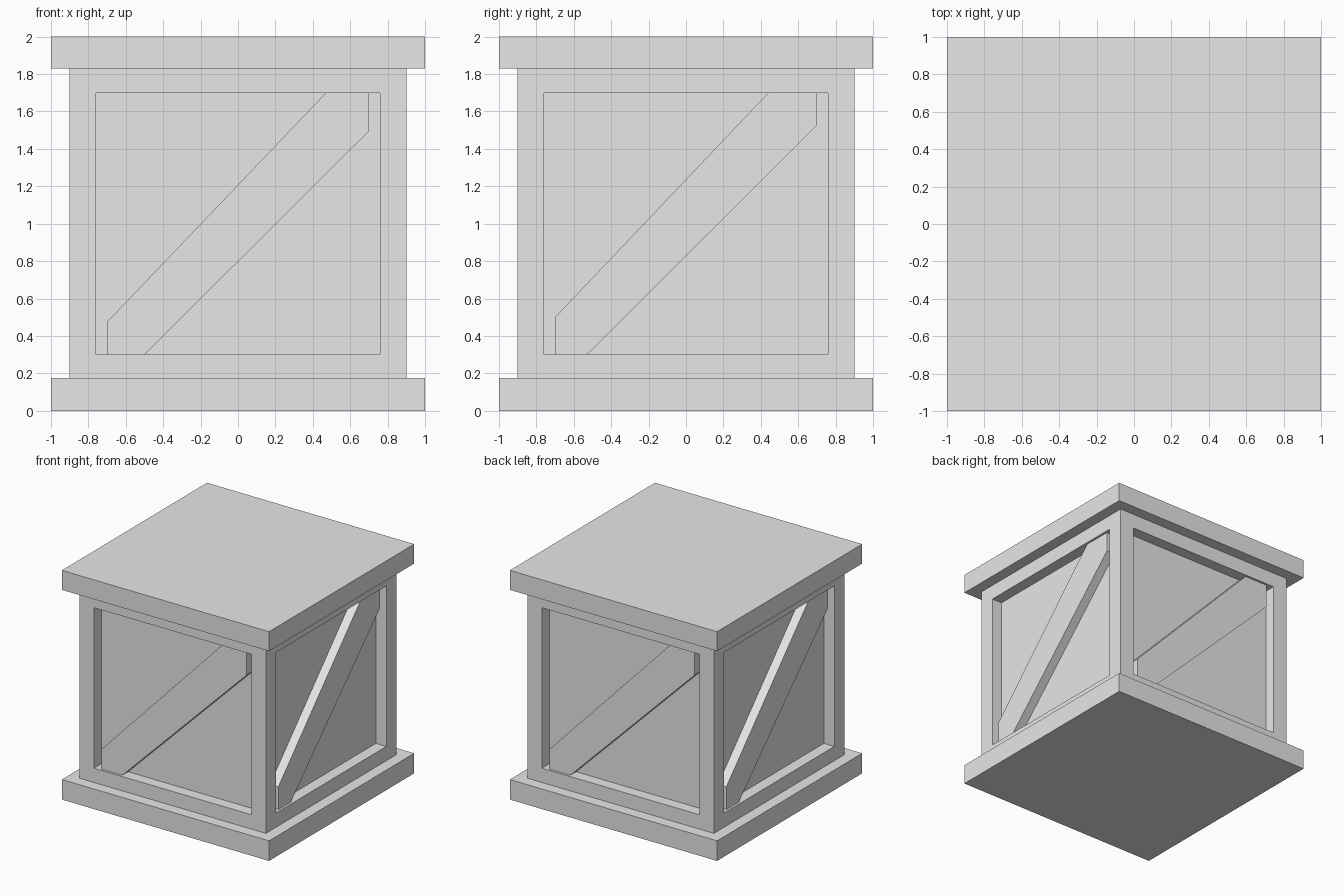
import bpy
import bmesh
from math import pi
from mathutils import Matrix, Vector

cube = bpy.data.objects.get("Cube")
if cube:
    bpy.data.objects.remove(cube, do_unlink=True)

grey = bpy.data.materials.new("plain grey")
grey.use_nodes = True
colour = (0.8, 0.8, 0.8, 1)
grey.diffuse_color = colour
grey.node_tree.nodes["Principled BSDF"].inputs["Base Color"].default_value = colour

BASE_TOP, LID_BOTTOM = 0.175, 1.83
BODY, OPENING, LOW, HIGH = 0.9, 0.7, 0.3, 1.7
PANEL, BRACE = 0.8, 0.88


def finish(name, bm):
    bmesh.ops.recalc_face_normals(bm, faces=bm.faces)
    mesh = bpy.data.meshes.new(name)
    bm.to_mesh(mesh)
    bm.free()
    mesh.materials.append(grey)
    obj = bpy.data.objects.new(name, mesh)
    bpy.context.collection.objects.link(obj)
    return obj


def box(half, z0, z1):
    bm = bmesh.new()
    bmesh.ops.create_cube(bm, size=1)
    bmesh.ops.scale(bm, vec=(2 * half, 2 * half, z1 - z0), verts=bm.verts)
    bmesh.ops.translate(bm, vec=(0, 0, (z0 + z1) / 2), verts=bm.verts)
    return bm


# Overhanging base and lid
finish("base", box(1, 0, BASE_TOP))
finish("lid", box(1, LID_BOTTOM, 2))

# Body with a recessed panel in each of its four sides
bm = box(BODY, BASE_TOP, LID_BOTTOM)
bm.normal_update()
sides = [f for f in bm.faces if abs(f.normal.z) < 0.5]
bmesh.ops.inset_individual(bm, faces=sides, thickness=BODY - OPENING)
for v in {v for f in sides for v in f.verts}:
    v.co.z = LOW if v.co.z < 1 else HIGH
bm.normal_update()
for f in bmesh.ops.extrude_discrete_faces(bm, faces=sides)["faces"]:
    f.normal_update()
    bmesh.ops.translate(bm, vec=f.normal * (PANEL - BODY), verts=f.verts)
finish("body", bm)


# Diagonal braces, cut to fit the corners of the openings
def brace(name, low_z, low_u, high_z, high_u, angle):
    outline = [(-OPENING, LOW), (low_u, LOW), (OPENING, high_z),
               (OPENING, HIGH), (high_u, HIGH), (-OPENING, low_z)]
    bm = bmesh.new()
    face = bm.faces.new([bm.verts.new((u, -BRACE, z)) for u, z in outline])
    ext = bmesh.ops.extrude_face_region(bm, geom=[face], use_keep_orig=True)
    back = [v for v in ext["geom"] if isinstance(v, bmesh.types.BMVert)]
    bmesh.ops.translate(bm, vec=Vector((0, BRACE - PANEL, 0)), verts=back)
    bmesh.ops.transform(bm, matrix=Matrix.Rotation(angle, 4, "Z"), verts=bm.verts)
    finish(name, bm)


for i, side in enumerate(("front", "left", "back", "right")):
    if i % 2 == 0:
        cuts = (0.475, -0.5, 1.495, 0.47)
    else:
        cuts = (0.5, -0.53, 1.525, 0.44)
    brace(side + "_brace", *cuts, i * pi / 2)
